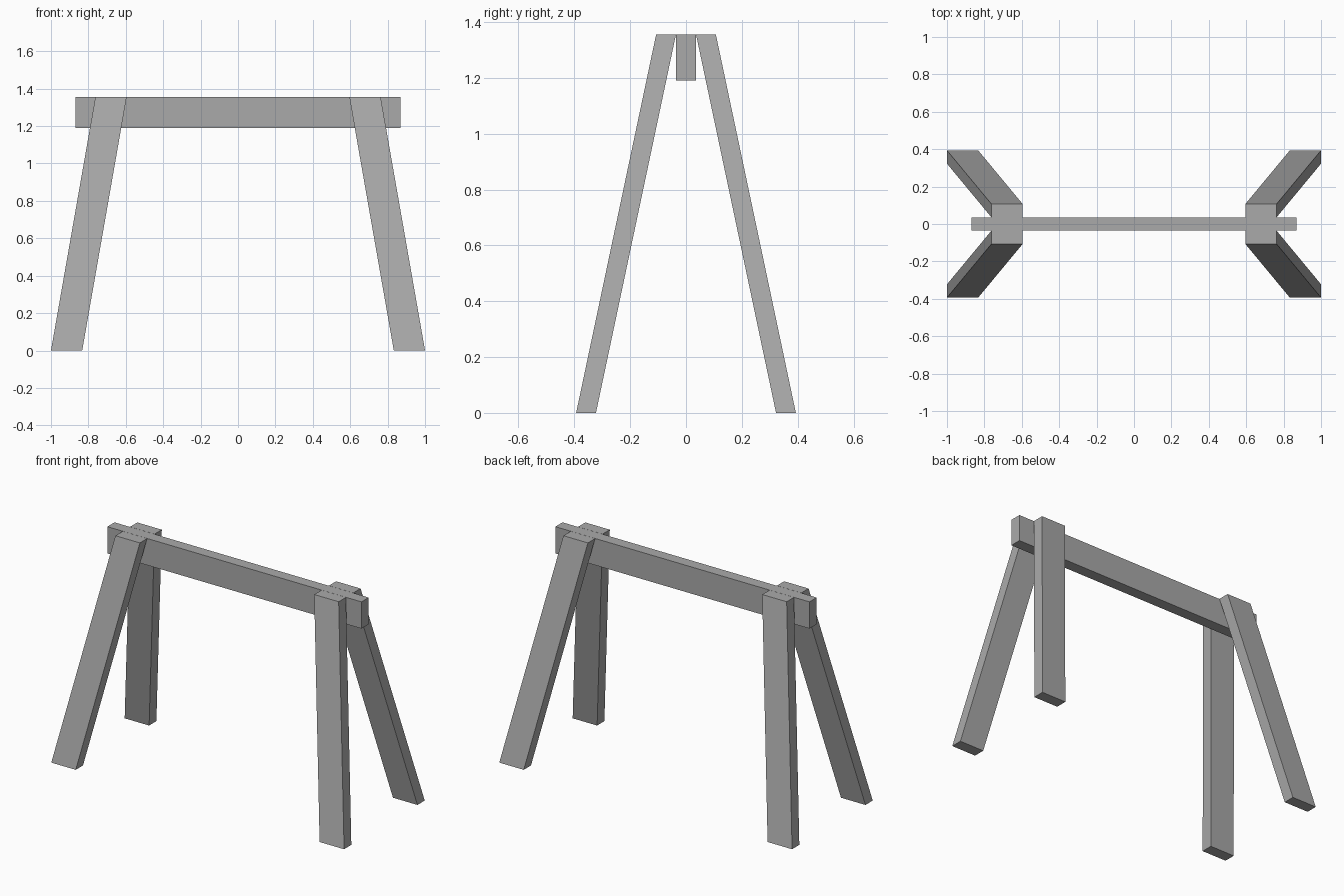
import bpy
import bmesh
from mathutils import Vector

cube = bpy.data.objects.get("Cube")
if cube:
    bpy.data.objects.remove(cube, do_unlink=True)

HEIGHT = 1.355

# Plain grey material
grey = bpy.data.materials.new("plain_grey")
grey.use_nodes = True
colour = (0.4, 0.4, 0.4, 1)
grey.diffuse_color = colour
grey.node_tree.nodes["Principled BSDF"].inputs["Base Color"].default_value = colour


def slanted_bar(name, size, bottom, top):
    """Box with level ends whose centre line runs from bottom to top."""
    bottom, top = Vector(bottom), Vector(top)
    bm = bmesh.new()
    bmesh.ops.create_cube(bm, size=1)
    for v in bm.verts:
        end = top if v.co.z > 0 else bottom
        v.co = end + Vector((v.co.x * size[0], v.co.y * size[1], 0))
    mesh = bpy.data.meshes.new(name)
    bm.to_mesh(mesh)
    bm.free()
    mesh.materials.append(grey)
    obj = bpy.data.objects.new(name, mesh)
    bpy.context.collection.objects.link(obj)
    return obj


# Top beam
slanted_bar("top_beam", (1.736, 0.07), (0, 0, 1.19), (0, 0, HEIGHT))

# Four splayed legs, ends cut level with the floor and the beam top
for side, sx in (("left", 1), ("right", -1)):
    for end, sy in (("front", -1), ("back", 1)):
        slanted_bar(f"{end}_{side}_leg", (0.167, 0.071),
                    (sx * 0.9165, sy * 0.358, 0),
                    (sx * 0.679, sy * 0.0715, HEIGHT))
